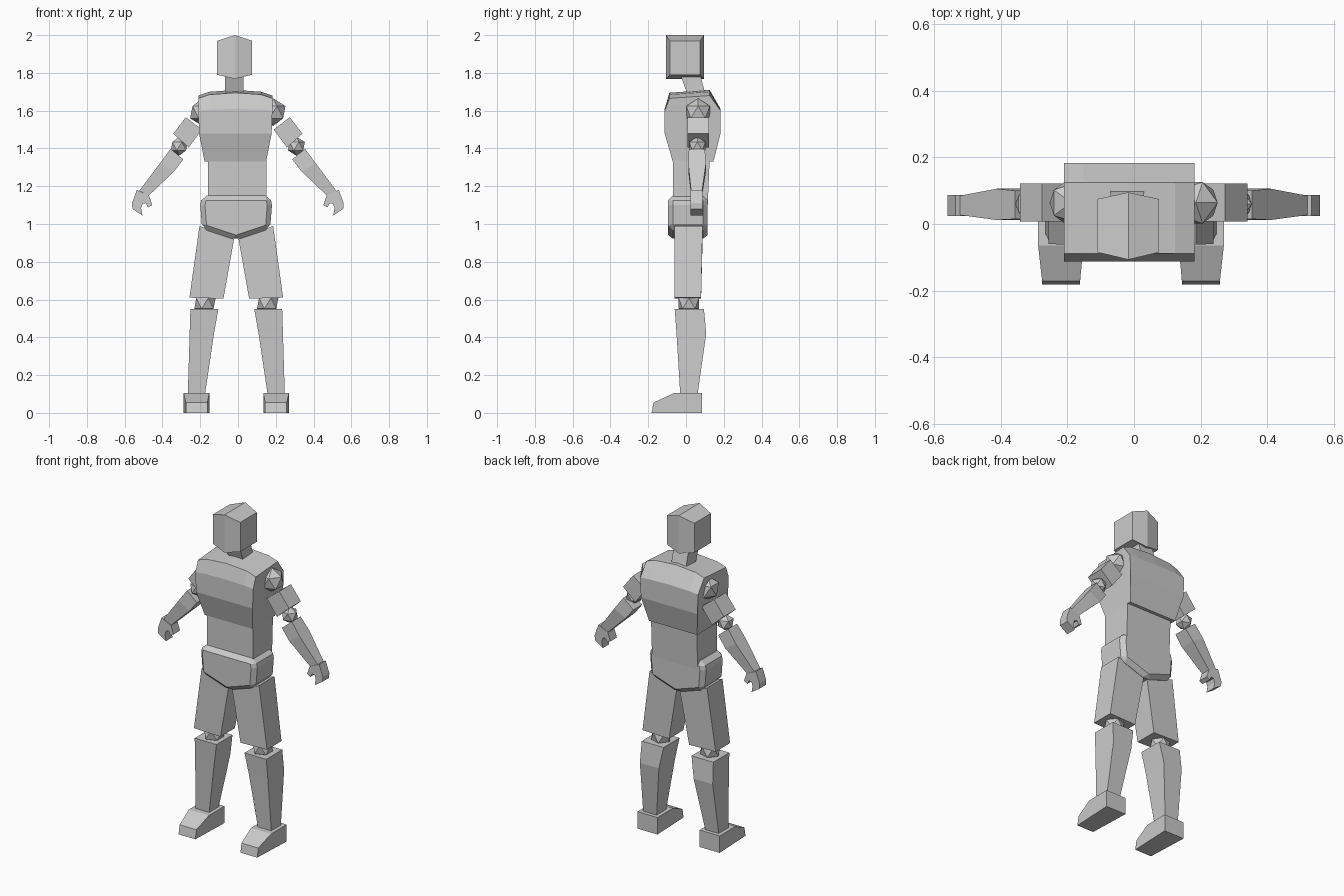
import bpy, bmesh
from mathutils import Vector

if "Cube" in bpy.data.objects:
    bpy.data.objects.remove(bpy.data.objects["Cube"])

grey = bpy.data.materials.new("plain grey")
grey.diffuse_color = (0.6, 0.6, 0.6, 1)
grey.use_nodes = True
grey.node_tree.nodes["Principled BSDF"].inputs["Base Color"].default_value = grey.diffuse_color


def finish(name, bm, bevel=0):
    bmesh.ops.recalc_face_normals(bm, faces=bm.faces)
    mesh = bpy.data.meshes.new(name)
    bm.to_mesh(mesh)
    bm.free()
    mesh.materials.append(grey)
    ob = bpy.data.objects.new(name, mesh)
    bpy.context.collection.objects.link(ob)
    if bevel:
        m = ob.modifiers.new("bevel", 'BEVEL')
        m.width = bevel
        m.segments = 1
        m.limit_method = 'ANGLE'
    return ob


def loft(name, rings, bevel=0):
    """Skin a stack of equal-length closed rings and cap both ends."""
    bm = bmesh.new()
    rows = [[bm.verts.new(p) for p in r] for r in rings]
    n = len(rows[0])
    for a, b in zip(rows, rows[1:]):
        for i in range(n):
            j = (i + 1) % n
            bm.faces.new((a[i], a[j], b[j], b[i]))
    bm.faces.new(rows[0])
    bm.faces.new(rows[-1])
    return finish(name, bm, bevel)


def rect(x0, x1, y0, y1, z):
    return [(x0, y0, z), (x1, y0, z), (x1, y1, z), (x0, y1, z)]


def tilted(a, b, y0, y1):
    """Ring across a limb: a, b are (x, z) of its two sides."""
    return [(a[0], y0, a[1]), (b[0], y0, b[1]), (b[0], y1, b[1]), (a[0], y1, a[1])]


def ball(name, loc, r):
    bm = bmesh.new()
    bmesh.ops.create_icosphere(bm, subdivisions=1, radius=r)
    bmesh.ops.translate(bm, verts=bm.verts, vec=Vector(loc))
    return finish(name, bm)


# head: three slices, the middle one larger
def head_slice(x, y0, y1, z0, z1):
    return [(x, y0, z0), (x, y1, z0), (x, y1, z1), (x, y0, z1)]


loft("head", [head_slice(-0.11, -0.085, 0.075, 1.79, 1.97),
              head_slice(-0.017, -0.107, 0.095, 1.768, 2.0),
              head_slice(0.075, -0.085, 0.075, 1.79, 1.97)])

# neck leans forward
loft("neck", [rect(-0.07, 0.03, 0.01, 0.105, 1.68),
              rect(-0.07, 0.03, -0.03, 0.075, 1.79)])

# chest: side profile (y, z, half width) repeated across the body, crowned on top
profile = [(-0.07, 1.33, 0.163), (-0.113, 1.48, 0.192), (-0.113, 1.60, 0.196),
           (-0.088, 1.665, 0.196), (0.125, 1.68, 0.196), (0.183, 1.60, 0.196),
           (0.183, 1.48, 0.192), (0.145, 1.33, 0.163)]
chest = []
for t, lift in ((-1, 0), (-0.7, 0.02), (0, 0.03), (0.7, 0.02), (1, 0)):
    chest.append([(-0.014 + t * w, y, z + (lift if z > 1.62 else lift * 0.3 if z > 1.55 else 0))
                  for y, z, w in profile])
loft("chest", chest)

# waist
loft("waist", [rect(-0.16, 0.15, -0.07, 0.115, 1.10),
               rect(-0.16, 0.15, -0.07, 0.125, 1.34)])

# pelvis: chamfered block with a pointed underside
outline = [(-0.19, 1.15), (-0.20, 1.10), (-0.19, 0.975), (-0.01, 0.915),
           (0.17, 0.975), (0.18, 1.10), (0.17, 1.15)]
loft("pelvis", [[(x, y, z) for x, z in outline] for y in (-0.095, 0.115)], 0.025)

for side, s in (("left", -1), ("right", 1)):
    def leg(x):
        return -0.009 + s * x

    def arm(x):
        return -0.001 + s * x

    # thigh
    loft(side + "_thigh", [
        tilted((leg(0.012), 0.92), (leg(0.195), 0.99), -0.062, 0.088),
        tilted((leg(0.068), 0.605), (leg(0.248), 0.61), -0.06, 0.08)])

    # knee joint
    ball(side + "_knee", (leg(0.166), 0.015, 0.58), 0.063)

    # shin with a calf bulge
    loft(side + "_shin", [rect(leg(0.095), leg(0.243), -0.06, 0.095, 0.55),
                          rect(leg(0.118), leg(0.247), -0.05, 0.107, 0.42),
                          rect(leg(0.167), leg(0.257), -0.03, 0.06, 0.09)])

    # foot: side profile swept across, slightly narrower at the toe
    foot = []
    for inner in (True, False):
        heel, toe = (0.143, 0.153) if inner else (0.279, 0.267)
        foot.append([(leg(toe), -0.182, 0), (leg(toe), -0.172, 0.055),
                     (leg(heel), -0.065, 0.104), (leg(heel), 0.085, 0.104),
                     (leg(heel), 0.085, 0)])
    loft(side + "_foot", foot)

    # shoulder joint
    ball(side + "_shoulder", (arm(0.187), 0.064, 1.592), 0.073)

    # upper arm
    loft(side + "_upper_arm", [
        tilted((arm(0.19), 1.50), (arm(0.275), 1.565), 0.008, 0.122),
        tilted((arm(0.26), 1.405), (arm(0.342), 1.478), 0.008, 0.122)])

    # elbow joint
    ball(side + "_elbow", (arm(0.31), 0.06, 1.412), 0.05)

    # forearm, widest a third of the way down
    loft(side + "_forearm", [
        tilted((arm(0.288), 1.342), (arm(0.356), 1.398), 0.015, 0.10),
        tilted((arm(0.338), 1.278), (arm(0.412), 1.322), 0.012, 0.106),
        tilted((arm(0.472), 1.15), (arm(0.522), 1.175), 0.027, 0.085)])

    # hand: curled mitten shape with a thumb
    mitten = [(0.535, 1.18), (0.47, 1.15), (0.453, 1.10), (0.475, 1.088),
              (0.487, 1.11), (0.503, 1.108), (0.512, 1.085), (0.505, 1.045),
              (0.558, 1.08), (0.56, 1.11)]
    loft(side + "_hand", [[(arm(x), y, z) for x, z in mitten] for y in (0.024, 0.087)])
